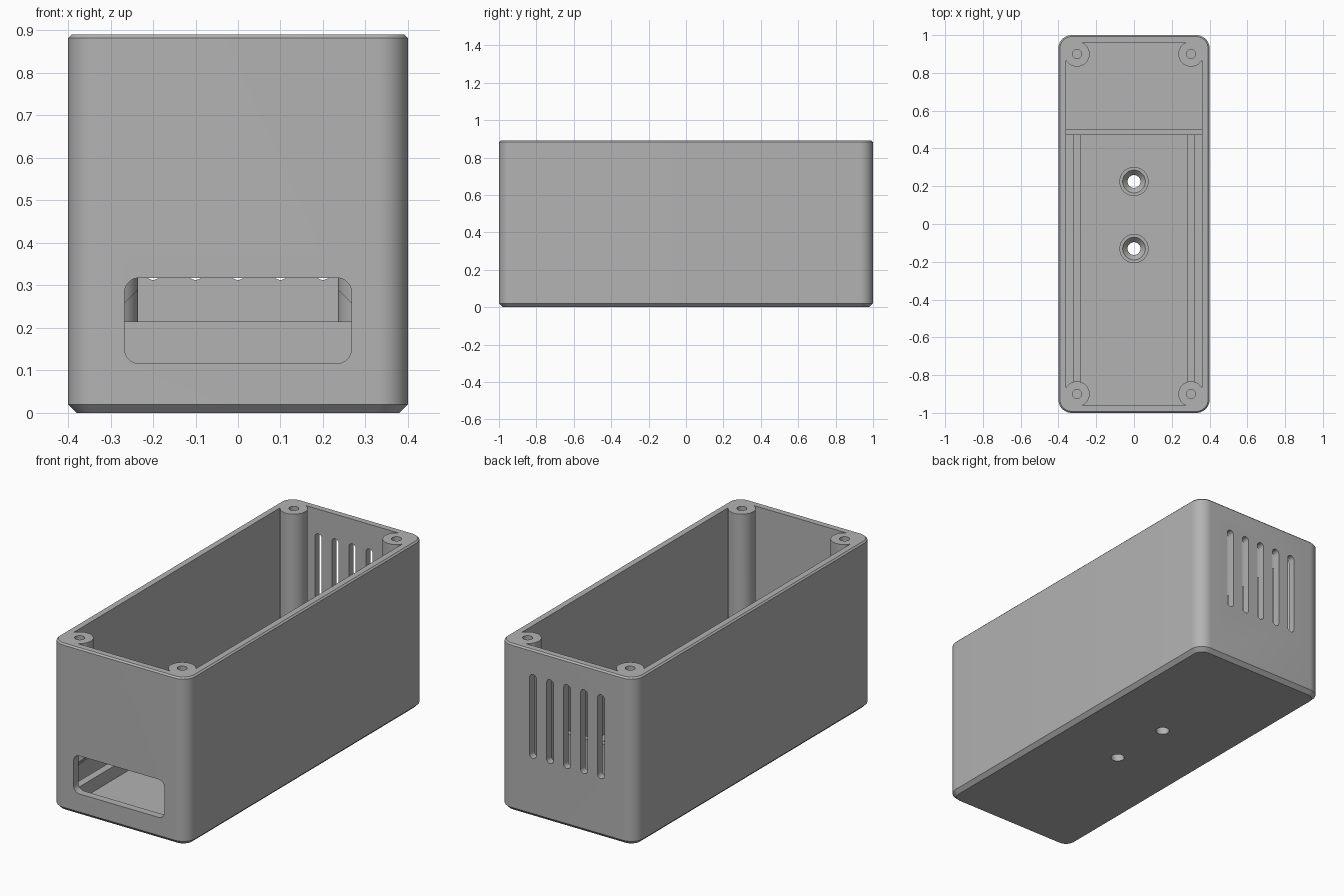
import bpy, bmesh
from math import cos, sin, pi

old = bpy.data.objects.get("Cube")
if old:
    bpy.data.objects.remove(old)

W, L, H = 0.4, 1.0, 0.89        # half width, half length, height
IN_W, IN_L, FLOOR = 0.36, 0.96, 0.045

grey = bpy.data.materials.new("grey_plastic")
grey.use_nodes = True
grey.diffuse_color = (0.45, 0.45, 0.45, 1)
grey.node_tree.nodes["Principled BSDF"].inputs["Base Color"].default_value = (0.45, 0.45, 0.45, 1)


def rounded(hw, hh, r, seg=10):
    """Counter-clockwise outline of a rounded rectangle."""
    pts = []
    for k, (sx, sy) in enumerate([(1, 1), (-1, 1), (-1, -1), (1, -1)]):
        for i in range(seg + 1):
            a = (k + i / seg) * pi / 2
            pts.append((sx * (hw - r) + r * cos(a), sy * (hh - r) + r * sin(a)))
    return pts


def circle(r, x=0, y=0, n=48):
    return [(x + r * cos(2 * pi * i / n), y + r * sin(2 * pi * i / n)) for i in range(n)]


def rect(x0, x1, y0, y1):
    x0, x1, y0, y1 = min(x0, x1), max(x0, x1), min(y0, y1), max(y0, y1)
    return [(x0, y0), (x1, y0), (x1, y1), (x0, y1)]


def loft(name, rings):
    """Solid through equal-length rings of 3D points, from bottom to top."""
    bm = bmesh.new()
    loops = [[bm.verts.new(p) for p in ring] for ring in rings]
    n = len(loops[0])
    bm.faces.new(loops[0][::-1])
    bm.faces.new(loops[-1])
    for a, b in zip(loops, loops[1:]):
        for i in range(n):
            j = (i + 1) % n
            bm.faces.new((a[i], a[j], b[j], b[i]))
    bmesh.ops.recalc_face_normals(bm, faces=bm.faces)
    mesh = bpy.data.meshes.new(name)
    bm.to_mesh(mesh)
    bm.free()
    mesh.materials.append(grey)
    ob = bpy.data.objects.new(name, mesh)
    bpy.context.collection.objects.link(ob)
    return ob


def ring(outline, z):
    return [(x, y, z) for x, y in outline]


def prism(name, outline, z0, z1):
    return loft(name, [ring(outline, z0), ring(outline, z1)])


def wall_cutter(name, outline, cx, cz, y0, y1):
    return loft(name, [[(cx + u, y, cz + v) for u, v in outline] for y in (y0, y1)])


def combine(target, tool, op):
    tool.hide_render = True
    mod = target.modifiers.new(tool.name, "BOOLEAN")
    mod.operation, mod.solver, mod.object = op, "EXACT", tool
    bpy.context.view_layer.objects.active = target
    bpy.ops.object.modifier_apply(modifier=mod.name)
    bpy.data.objects.remove(tool)


# Outer shell with chamfered bottom and rim
R, CB, CT = 0.07, 0.02, 0.008
case = loft("case", [
    ring(rounded(W - CB, L - CB, R - CB), 0),
    ring(rounded(W, L, R), CB),
    ring(rounded(W, L, R), H - CT),
    ring(rounded(W - CT, L - CT, R - CT), H)])
combine(case, prism("cavity", rect(-IN_W, IN_W, -IN_L, IN_L), FLOOR, 1.1), "DIFFERENCE")

# Front window
wall_cut = wall_cutter("window", rounded(0.267, 0.101, 0.035), 0, 0.217, -1.1, -0.955)
combine(case, wall_cut, "DIFFERENCE")

# Rear ventilation slots
for i in range(-2, 3):
    slot = wall_cutter("slot", rounded(0.02, 0.223, 0.02), i * 0.1, 0.536, 0.9, 1.1)
    combine(case, slot, "DIFFERENCE")

# Corner screw posts: rear ones reach the floor, front ones end in a sloped underside
PX, PY, PR = 0.302, 0.9, 0.067
for sx in (-1, 1):
    for sy in (-1, 1):
        shapes = (rect(sx * PX, sx * 0.37, sy * PY, sy * 0.97), circle(PR, sx * PX, sy * PY))
        for outline in shapes:
            if sy < 0:
                base = [(x, y, 0.29 - (abs(x) - PX + PR)) for x, y in outline]
            else:
                base = ring(outline, FLOOR - 0.01)
            combine(case, loft("post", [base, ring(outline, H)]), "UNION")
        hole = prism("post_hole", circle(0.024, sx * PX, sy * PY, 32), H - 0.25, 1)
        combine(case, hole, "DIFFERENCE")

# Countersunk mounting holes on raised bosses
BOSS = 0.08
for y in (-0.13, 0.225):
    combine(case, prism("boss", circle(0.077, 0, y), FLOOR - 0.01, BOSS), "UNION")
    sink = loft("countersink", [
        ring(circle(0.034, 0, y), -0.1), ring(circle(0.034, 0, y), BOSS - 0.03),
        ring(circle(0.06, 0, y), BOSS), ring(circle(0.06, 0, y), 0.2)])
    combine(case, sink, "DIFFERENCE")

# Board rails and rear stop rib
for sx, side in ((1, "left"), (-1, "right")):
    prism(side + "_rail", rect(sx * 0.28, sx * 0.32, -0.965, 0.475), FLOOR - 0.005, 0.115)
prism("stop_rib", rect(-0.365, 0.365, 0.47, 0.5), FLOOR - 0.005, 0.215)

# Smooth rounded surfaces, sharp edges kept
bpy.ops.object.select_all(action="DESELECT")
case.select_set(True)
bpy.context.view_layer.objects.active = case
bpy.ops.object.shade_smooth_by_angle()
